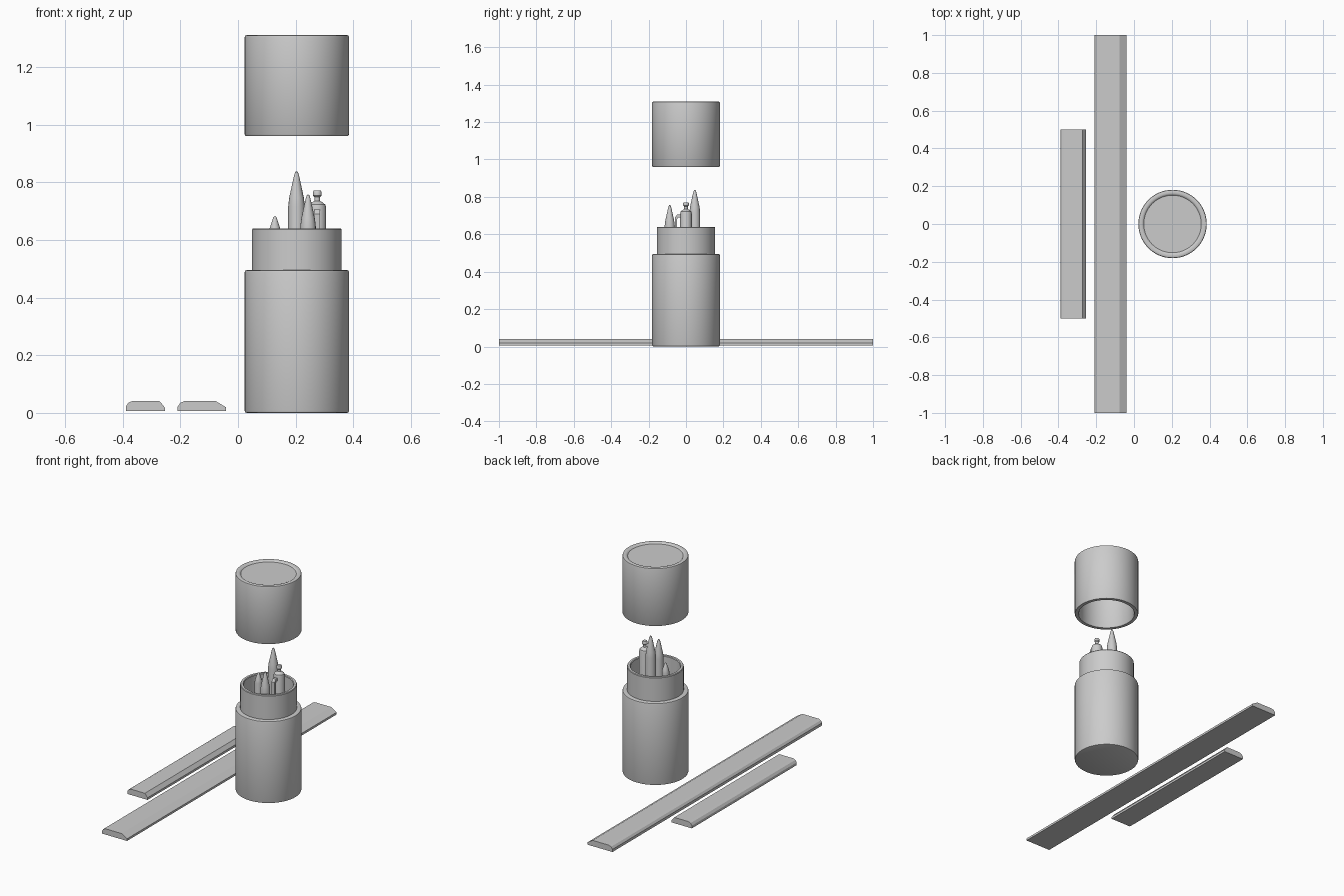
import bpy, bmesh, math

if "Cube" in bpy.data.objects:
    bpy.data.objects.remove(bpy.data.objects["Cube"])

CX = 0.204  # axis of the pencil case


def finish(name, bm, smooth=True):
    bmesh.ops.recalc_face_normals(bm, faces=bm.faces)
    me = bpy.data.meshes.new(name)
    bm.to_mesh(me)
    bm.free()
    ob = bpy.data.objects.new(name, me)
    bpy.context.collection.objects.link(ob)
    if smooth:
        bpy.ops.object.select_all(action='DESELECT')
        ob.select_set(True)
        bpy.context.view_layer.objects.active = ob
        bpy.ops.object.shade_smooth_by_angle(angle=math.radians(35))
    return ob


def lathe(name, profile, x, y=0.0, sides=64):
    """Spin an (r, z) profile that starts and ends on the axis (or is a closed loop)."""
    bm = bmesh.new()
    verts = [bm.verts.new((r, 0, z)) for r, z in profile]
    edges = [bm.edges.new(p) for p in zip(verts, verts[1:])]
    bmesh.ops.spin(bm, geom=verts + edges, cent=(0, 0, 0), axis=(0, 0, 1),
                   angle=math.tau, steps=sides)
    bmesh.ops.remove_doubles(bm, verts=bm.verts, dist=1e-5)
    ob = finish(name, bm)
    ob.location = (x, y, 0)
    return ob


def prism(name, outline, length, y=0.0):
    """Extrude an (x, z) outline along y, centred on y."""
    bm = bmesh.new()
    face = bm.faces.new([bm.verts.new((x, y - length / 2, z)) for x, z in outline])
    ext = bmesh.ops.extrude_face_region(bm, geom=[face])
    moved = [v for v in ext['geom'] if isinstance(v, bmesh.types.BMVert)]
    bmesh.ops.translate(bm, verts=moved, vec=(0, length, 0))
    # extruding a lone face leaves its base in place, so the solid stays closed
    return finish(name, bm, smooth=False)


# Case: outer cup
lathe("case_body", [(0, 0), (0.174, 0), (0.179, 0.002), (0.181, 0.008),
                    (0.181, 0.487), (0.179, 0.493), (0.174, 0.495),
                    (0.154, 0.495), (0.154, 0.02), (0, 0.02)], CX)

# Case: inner sleeve the lid slides over
lathe("case_sleeve", [(0, 0.021), (0.155, 0.021), (0.155, 0.636), (0.152, 0.64),
                      (0.139, 0.64), (0.136, 0.636), (0.136, 0.03), (0, 0.03)], CX)

# Lid with recessed top, hollow underneath
lathe("case_lid", [(0, 1.303), (0.152, 1.303), (0.157, 1.308), (0.162, 1.31),
                   (0.174, 1.31), (0.179, 1.308), (0.181, 1.302),
                   (0.181, 0.966), (0.178, 0.961), (0.159, 0.961),
                   (0.156, 0.966), (0.156, 1.285), (0, 1.285)], CX)

# Sharpened pencils: x, y, barrel radius, shoulder height, tip height
pencils = [("tall_pencil", 0.203, 0.047, 0.029, 0.715, 0.838),
           ("medium_pencil", 0.243, -0.087, 0.027, 0.645, 0.757),
           ("short_pencil", 0.128, 0.012, 0.021, 0.625, 0.683)]
for name, x, y, r, shoulder, tip in pencils:
    h = tip - shoulder
    lathe(name, [(0, 0.03), (r, 0.03), (r, shoulder), (r * 0.88, shoulder + h * 0.25),
                 (r * 0.3, shoulder + h * 0.88), (r * 0.15, tip - 0.002), (0, tip)],
          x, y, sides=16)

# Pen with push button
PX = 0.275
lathe("pen_barrel", [(0, 0.03), (0.031, 0.03), (0.031, 0.71), (0.028, 0.722),
                     (0.018, 0.73), (0.01, 0.735), (0.01, 0.748), (0.015, 0.753),
                     (0.015, 0.766), (0.012, 0.771), (0, 0.771)], PX, sides=24)

# Pen clip: bent strip on the front of the barrel
bm = bmesh.new()
path = [(-0.025, 0.705), (-0.047, 0.705), (-0.059, 0.69), (-0.059, 0.52),
        (-0.047, 0.52), (-0.047, 0.682), (-0.043, 0.69), (-0.025, 0.69)]
face = bm.faces.new([bm.verts.new((PX - 0.01, y, z)) for y, z in path])
ext = bmesh.ops.extrude_face_region(bm, geom=[face])
bmesh.ops.translate(bm, vec=(0.02, 0, 0),
                    verts=[v for v in ext['geom'] if isinstance(v, bmesh.types.BMVert)])
finish("pen_clip", bm, smooth=False)


# Rulers: flat strips with chamfered long edges
def ruler(name, x0, x1, t0, t1, length):
    lo, hi = 0.006, 0.041
    prism(name, [(x0, lo), (x1, lo), (x1, 0.019), (t1, hi), (t0, hi),
                 (t0 - (t0 - x0) * 0.6, 0.035), (x0, 0.022)], length)


ruler("long_ruler", -0.209, -0.041, -0.186, -0.077, 2.0)
ruler("short_ruler", -0.389, -0.254, -0.367, -0.272, 1.0)
